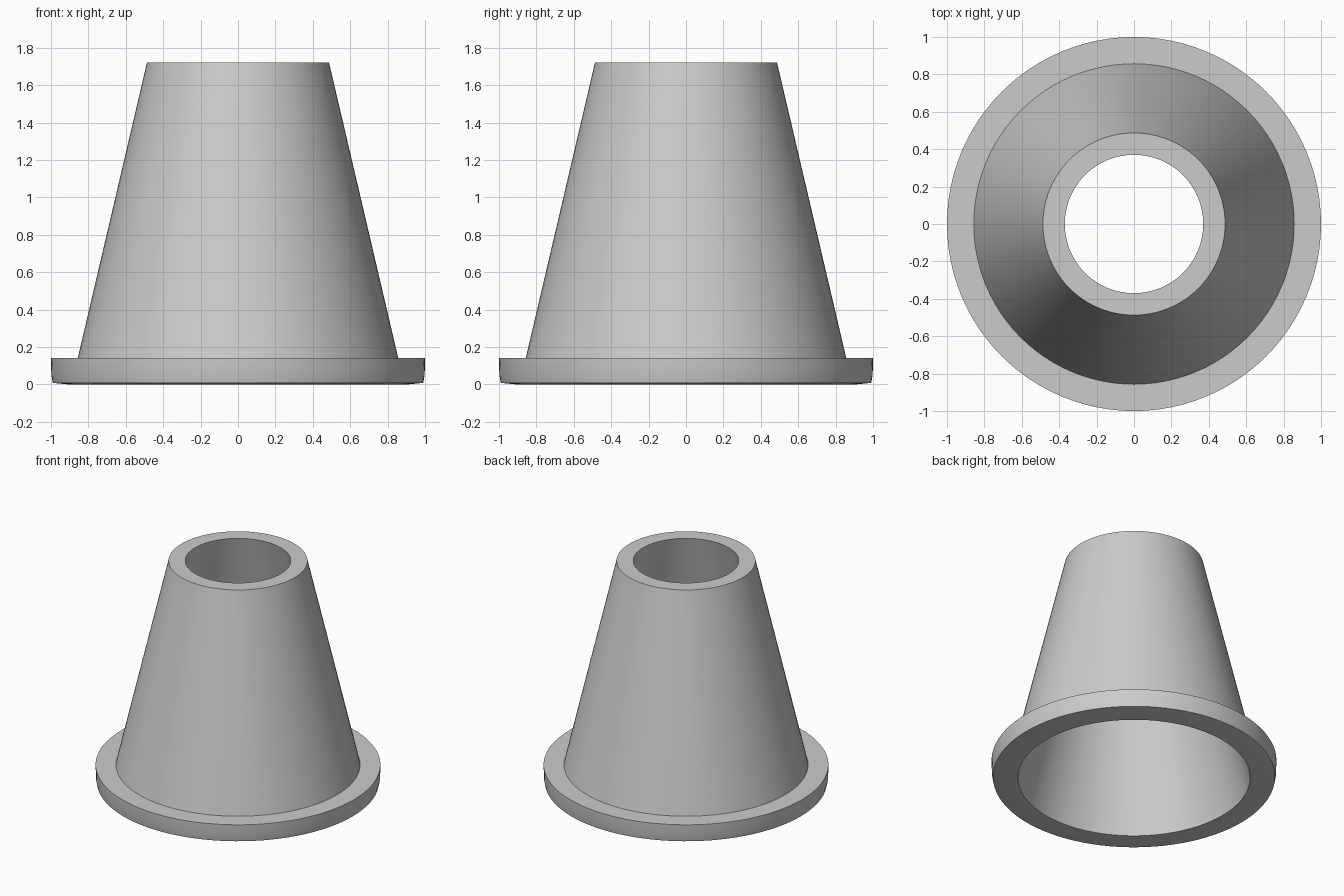
import bpy, bmesh, math

default = bpy.data.objects.get("Cube")
if default:
    bpy.data.objects.remove(default, do_unlink=True)

SEGMENTS = 96

# Plain grey material
grey = bpy.data.materials.new("light_grey")
grey.use_nodes = True
colour = (0.6, 0.6, 0.6, 1)
grey.diffuse_color = colour
grey.node_tree.nodes["Principled BSDF"].inputs["Base Color"].default_value = colour


def lathe(name, profile):
    """Revolve a closed (radius, height) profile around z."""
    bm = bmesh.new()
    rings = [[bm.verts.new((r * math.cos(a), r * math.sin(a), z)) for r, z in profile]
             for a in (math.tau * i / SEGMENTS for i in range(SEGMENTS))]
    count = len(profile)
    for i, ring in enumerate(rings):
        following = rings[(i + 1) % SEGMENTS]
        for j in range(count):
            k = (j + 1) % count
            bm.faces.new((ring[j], following[j], following[k], ring[k]))
    bmesh.ops.recalc_face_normals(bm, faces=bm.faces)
    mesh = bpy.data.meshes.new(name)
    bm.to_mesh(mesh)
    bm.free()
    mesh.materials.append(grey)
    obj = bpy.data.objects.new(name, mesh)
    bpy.context.collection.objects.link(obj)
    bpy.ops.object.select_all(action="DESELECT")
    obj.select_set(True)
    bpy.context.view_layer.objects.active = obj
    bpy.ops.object.shade_smooth_by_angle(angle=math.radians(30))
    return obj


# Hollow tapered body with a flange whose lower edge is slightly relieved
lathe("flanged_cone", [
    (0.815, 0), (0.91, 0), (0.99, 0.008), (0.998, 0.05), (1, 0.14),  # flange
    (0.857, 0.14), (0.487, 1.72),                                    # outer wall
    (0.37, 1.72),                                                    # top rim and bore
])
